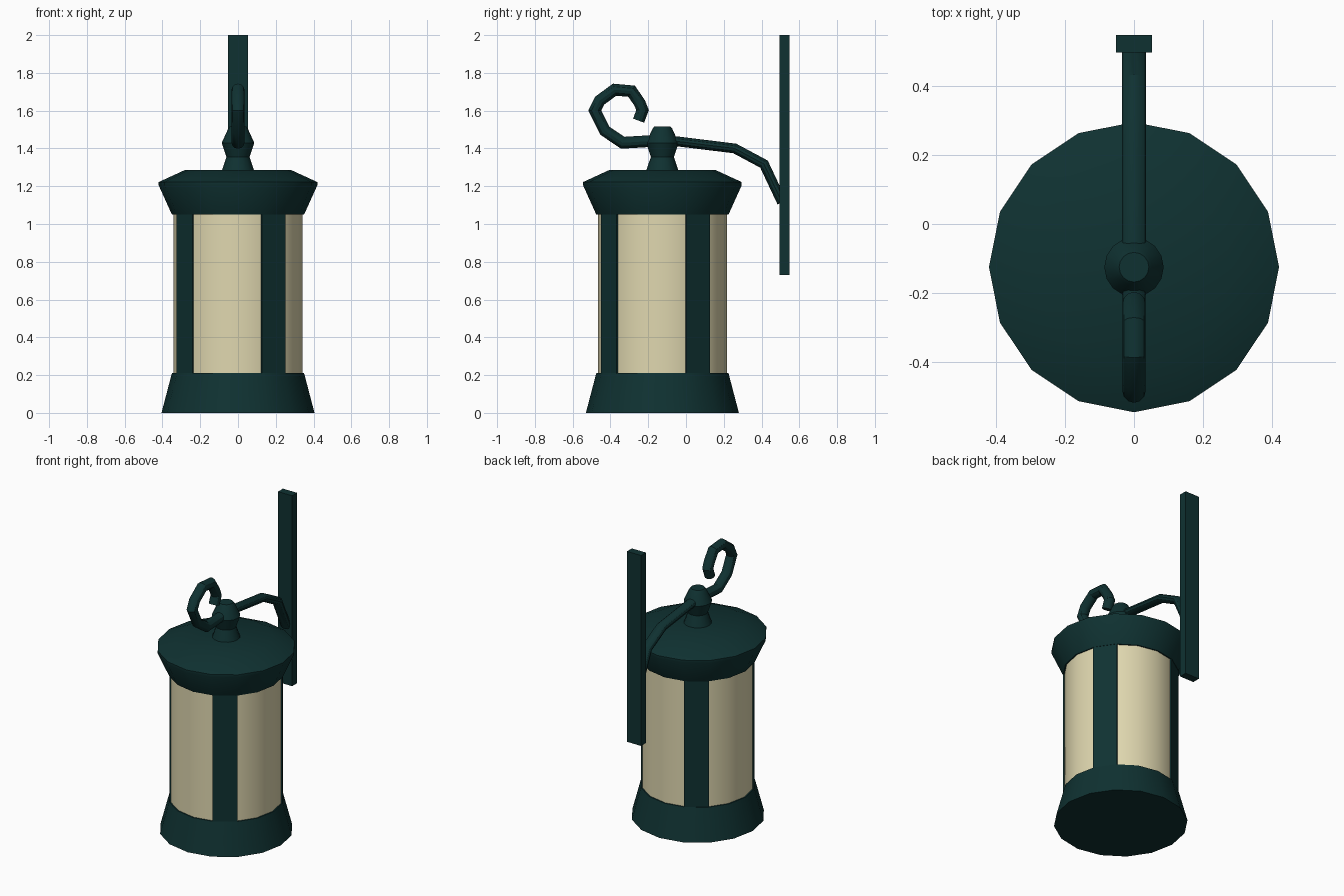
import bpy, bmesh, math
from mathutils import Vector, Matrix

if "Cube" in bpy.data.objects:
    bpy.data.objects.remove(bpy.data.objects["Cube"])

AXIS_Y = -0.125   # lantern axis; the wall plate sits at +y
SIDES = 16


def material(name, rgb):
    m = bpy.data.materials.new(name)
    m.diffuse_color = (*rgb, 1.0)
    m.use_nodes = True
    m.node_tree.nodes["Principled BSDF"].inputs["Base Color"].default_value = m.diffuse_color
    return m


GREEN = material("dark green metal", (0.0048, 0.031, 0.031))
CREAM = material("cream glass", (0.74, 0.68, 0.43))


def finish(name, bm, mat, smooth=True):
    bmesh.ops.recalc_face_normals(bm, faces=bm.faces)
    mesh = bpy.data.meshes.new(name)
    bm.to_mesh(mesh)
    bm.free()
    mesh.materials.append(mat)
    if smooth:
        mesh.shade_smooth()
        mesh.set_sharp_from_angle(angle=math.radians(30))
    ob = bpy.data.objects.new(name, mesh)
    bpy.context.collection.objects.link(ob)
    return ob


def skin(bm, rings):
    """Bridge a list of vertex rings and cap both ends."""
    n = len(rings[0])
    for a, b in zip(rings, rings[1:]):
        for i in range(n):
            j = (i + 1) % n
            bm.faces.new((a[i], a[j], b[j], b[i]))
    bm.faces.new(rings[0])
    bm.faces.new(rings[-1])


def lathe(name, profile, mat):
    """Closed turned part from (radius, height) pairs."""
    bm = bmesh.new()
    rings = []
    for r, z in profile:
        rings.append([bm.verts.new((r * math.cos(t), AXIS_Y + r * math.sin(t), z))
                      for t in (2 * math.pi * i / SIDES for i in range(SIDES))])
    skin(bm, rings)
    return finish(name, bm, mat)


def tube(name, path, half_width, half_thick, mat, sides=12):
    """Oval tube swept along (y, z) points in the x = 0 plane, with mitred bends."""
    pts = [Vector((0, y, z)) for y, z in path]
    dirs = [(b - a).normalized() for a, b in zip(pts, pts[1:])]
    bm = bmesh.new()
    rings = []
    for k, p in enumerate(pts):
        d0, d1 = dirs[max(k - 1, 0)], dirs[min(k, len(dirs) - 1)]
        t = (d0 + d1).normalized()
        normal = Vector((0, -t.z, t.y)) / max(t.dot(d1), 0.5)
        rings.append([bm.verts.new(p + Vector((half_width * math.cos(a), 0, 0))
                                   + normal * half_thick * math.sin(a))
                      for a in (2 * math.pi * i / sides for i in range(sides))])
    skin(bm, rings)
    return finish(name, bm, mat)


def box(name, size, matrix, mat):
    bm = bmesh.new()
    bmesh.ops.create_cube(bm, size=1, matrix=matrix @ Matrix.Diagonal((*size, 1)))
    return finish(name, bm, mat, smooth=False)


# Turned lantern body
lathe("base", [(0.405, 0), (0.35, 0.21)], GREEN)
lathe("glass", [(0.342, 0.2), (0.342, 1.06)], CREAM)
lathe("roof", [(0.35, 1.05), (0.42, 1.205), (0.42, 1.222), (0.283, 1.285)], GREEN)
lathe("finial", [(0.088, 1.275), (0.061, 1.355), (0.086, 1.43), (0.052, 1.505),
                 (0.043, 1.516)], GREEN)

# Four flat bars over the glass
for i in range(4):
    a = math.radians(33.75 + 90 * i)
    place = (Matrix.Translation((0, AXIS_Y, 0)) @ Matrix.Rotation(a, 4, 'Z')
             @ Matrix.Translation((0, -0.326, 0.63)))
    box(f"glass_bar_{i + 1}", (0.15, 0.03, 0.86), place, GREEN)

# Wall plate, arm and scroll hook
box("wall_plate", (0.104, 0.052, 1.27), Matrix.Translation((0, 0.522, 1.365)), GREEN)
tube("arm", [(-0.125, 1.447), (0.258, 1.40), (0.413, 1.317), (0.508, 1.115)],
     0.035, 0.026, GREEN)
tube("scroll_hook", [(-0.125, 1.442), (-0.203, 1.438), (-0.335, 1.43), (-0.43, 1.494),
                     (-0.483, 1.60), (-0.457, 1.653), (-0.378, 1.711), (-0.288, 1.703),
                     (-0.246, 1.642), (-0.23, 1.603), (-0.251, 1.547)],
     0.034, 0.031, GREEN)
